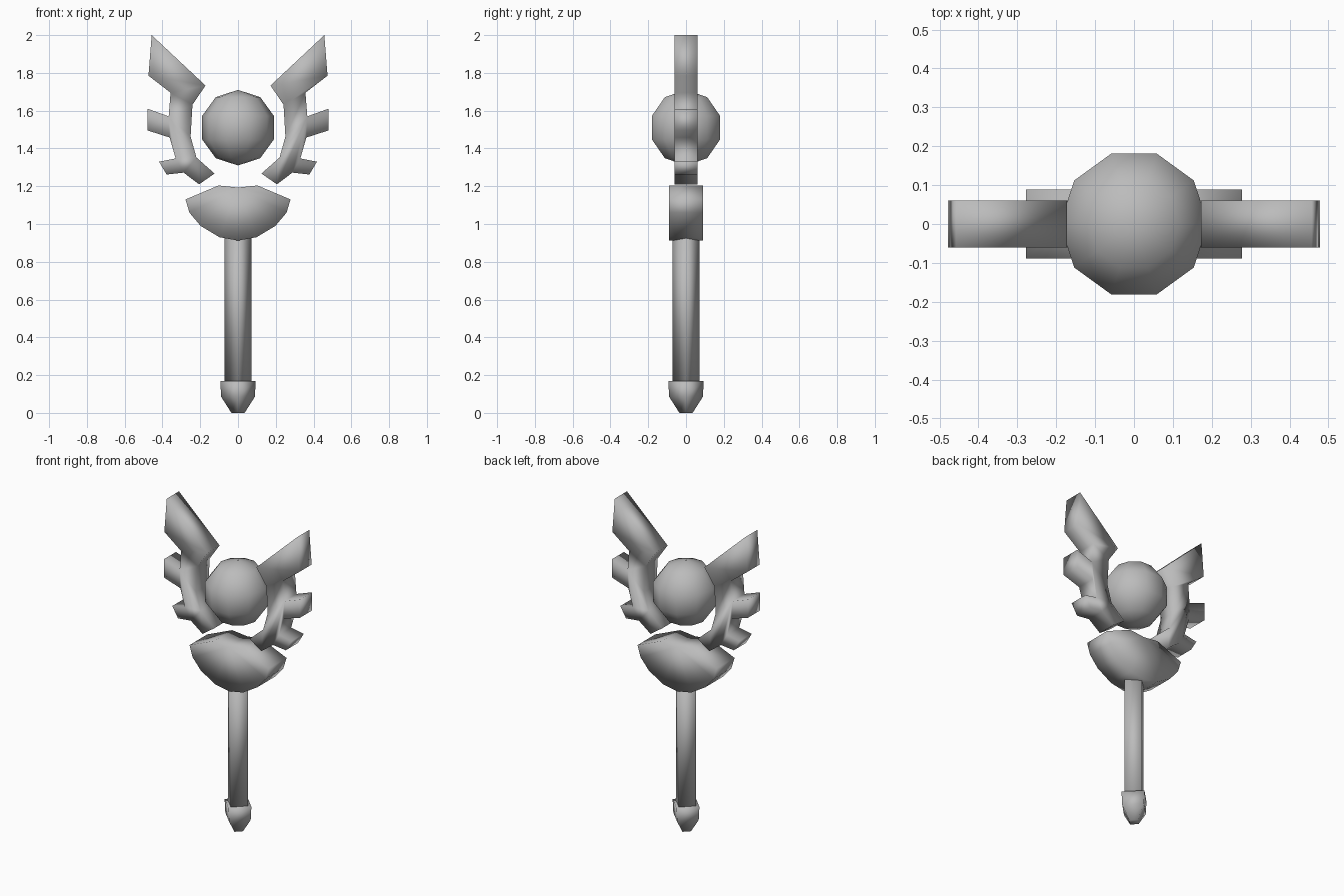
import bpy
import bmesh
import math

if "Cube" in bpy.data.objects:
    bpy.data.objects.remove(bpy.data.objects["Cube"])

grey = bpy.data.materials.new("stone_grey")
grey.diffuse_color = (0.5, 0.5, 0.5, 1)
grey.use_nodes = True
grey.node_tree.nodes["Principled BSDF"].inputs["Base Color"].default_value = grey.diffuse_color


def finish(name, bm):
    """Turn a bmesh into a smooth shaded grey object."""
    bmesh.ops.recalc_face_normals(bm, faces=bm.faces)
    mesh = bpy.data.meshes.new(name)
    bm.to_mesh(mesh)
    bm.free()
    mesh.materials.append(grey)
    for p in mesh.polygons:
        p.use_smooth = True
    obj = bpy.data.objects.new(name, mesh)
    bpy.context.collection.objects.link(obj)
    return obj


def lathe(name, profile, sides):
    """Revolve (radius, z) points; a zero radius makes a pole."""
    bm = bmesh.new()
    rings = []
    for r, z in profile:
        if r == 0:
            rings.append([bm.verts.new((0, 0, z))] * sides)
        else:
            rings.append([bm.verts.new((r * math.cos(math.tau * i / sides),
                                        r * math.sin(math.tau * i / sides), z))
                          for i in range(sides)])
    for a, b in zip(rings, rings[1:]):
        for i in range(sides):
            j = (i + 1) % sides
            quad = list(dict.fromkeys((a[i], a[j], b[j], b[i])))
            bm.faces.new(quad)
    for ring in (rings[0], rings[-1]):
        if len(set(ring)) == sides:
            bm.faces.new(ring)
    return finish(name, bm)


def slab(name, outline, depth, fan=False):
    """Extrude an x-z outline along y; fan splits the caps from point 0."""
    bm = bmesh.new()
    front = [bm.verts.new((x, -depth, z)) for x, z in outline]
    back = [bm.verts.new((x, depth, z)) for x, z in outline]
    n = len(outline)
    for i in range(n):
        j = (i + 1) % n
        bm.faces.new((front[i], front[j], back[j], back[i]))
    for cap in (front, back):
        if fan:
            for i in range(1, n - 1):
                bm.faces.new((cap[0], cap[i], cap[i + 1]))
        else:
            bm.faces.new(cap)
    return finish(name, bm)


# Handle: square shaft with corners on the axes, and pointed pommel
lathe("shaft", [(0.071, 0.16), (0.071, 0.96)], 4)
lathe("pommel", [(0.035, 0), (0.089, 0.085), (0.094, 0.17)], 4)

# Orb: ten sides and five bands
R, CZ = 0.2, 1.51
bands = [-90, -54, -18, 18, 54, 90]
lathe("orb", [(0 if abs(a) == 90 else R * math.cos(math.radians(a)),
               CZ + R * math.sin(math.radians(a))) for a in bands], 10)

# Guard: bowl-shaped slab, fanned from the dip in its top edge
half = [(0.103, 1.204), (0.278, 1.13), (0.257, 1.06), (0.198, 0.99), (0.098, 0.93)]
slab("guard", [(0, 1.193)] + half + [(0, 0.912)]
     + [(-x, z) for x, z in reversed(half)], 0.089, fan=True)

# Wings: three feathers each, mirrored
wing = [(0.457, 2.0), (0.474, 1.785), (0.357, 1.695), (0.367, 1.57),
        (0.478, 1.61), (0.478, 1.495), (0.362, 1.458), (0.33, 1.347),
        (0.418, 1.33), (0.378, 1.262), (0.288, 1.272), (0.206, 1.21),
        (0.124, 1.267), (0.22, 1.352), (0.251, 1.463), (0.241, 1.632),
        (0.172, 1.733)]
for side, s in (("right", 1), ("left", -1)):
    slab(side + "_wing", [(s * x, z) for x, z in wing], 0.061)
